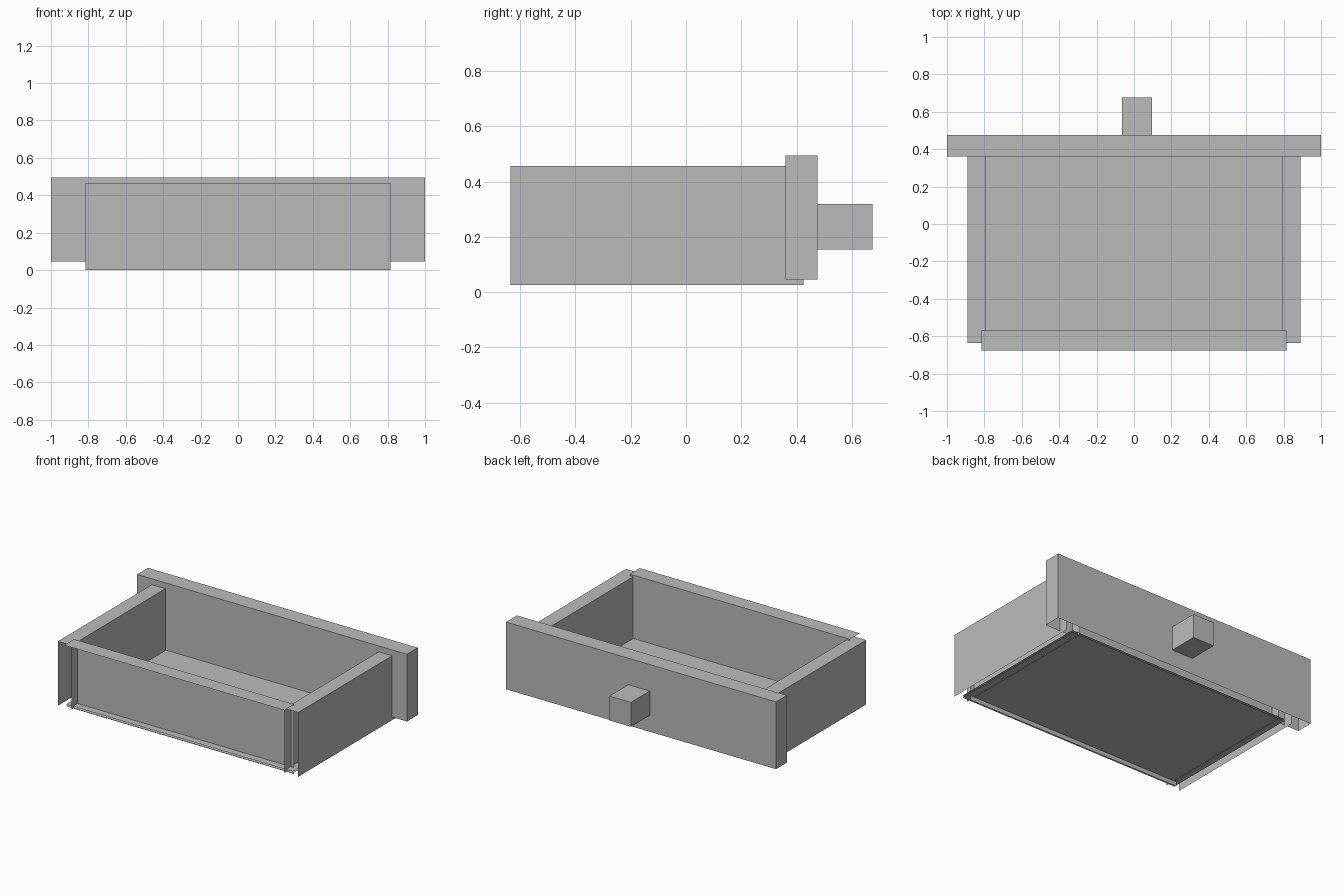
import bpy
import bmesh
from mathutils import Vector

if "Cube" in bpy.data.objects:
    bpy.data.objects.remove(bpy.data.objects["Cube"], do_unlink=True)

# Single plain grey
grey = bpy.data.materials.new("plain_grey")
grey.use_nodes = True
colour = (0.5, 0.5, 0.5, 1)
grey.diffuse_color = colour
grey.node_tree.nodes["Principled BSDF"].inputs["Base Color"].default_value = colour

DIRECTIONS = {
    "left": Vector((1, 0, 0)), "right": Vector((-1, 0, 0)),
    "back": Vector((0, 1, 0)), "front": Vector((0, -1, 0)),
    "top": Vector((0, 0, 1)), "bottom": Vector((0, 0, -1)),
}


def board(name, low, high, open_sides=()):
    """Box between two corners, with the hidden sides left open."""
    low, high = Vector(low), Vector(high)
    bm = bmesh.new()
    bmesh.ops.create_cube(bm, size=1)
    bm.normal_update()
    hidden = [f for f in bm.faces
              if any(f.normal.dot(DIRECTIONS[s]) > 0.9 for s in open_sides)]
    bmesh.ops.delete(bm, geom=hidden, context="FACES")
    bmesh.ops.scale(bm, vec=high - low, verts=bm.verts)
    bmesh.ops.translate(bm, vec=(low + high) / 2, verts=bm.verts)
    mesh = bpy.data.meshes.new(name)
    bm.to_mesh(mesh)
    bm.free()
    mesh.materials.append(grey)
    obj = bpy.data.objects.new(name, mesh)
    bpy.context.collection.objects.link(obj)
    return obj


# Drawer face and its square knob
board("drawer_face", (-1, 0.36, 0.045), (1, 0.475, 0.495), ["bottom"])
board("knob", (-0.065, 0.475, 0.155), (0.095, 0.675, 0.318), ["front"])

# Side boards, open where they meet the other boards
for name, x in (("left_side", 0.84), ("right_side", -0.84)):
    board(name, (x - 0.05, -0.635, 0.025), (x + 0.05, 0.425, 0.456),
          ["front", "back", "bottom"])

# Far board, only its inner face and top edge
board("end_board", (-0.815, -0.675, 0), (0.815, -0.57, 0.466),
      ["front", "left", "right", "bottom"])

# Thin floor sheet let into the boards
board("floor_sheet", (-0.84, -0.62, 0.03), (0.84, 0.42, 0.042),
      ["front", "back", "left", "right"])
